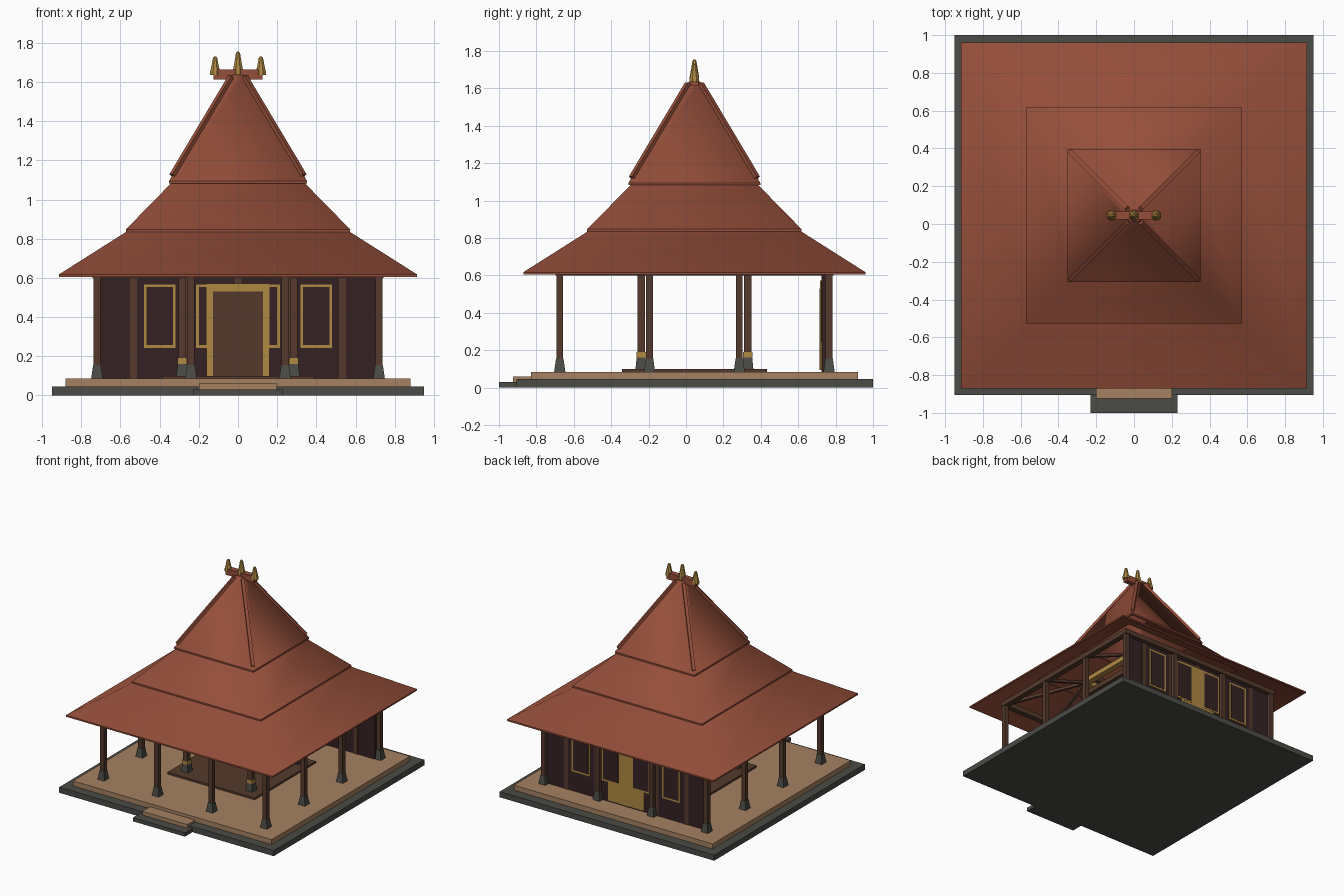
import bpy, bmesh, math
from mathutils import Vector

cube = bpy.data.objects.get("Cube")
if cube:
    bpy.data.objects.remove(cube, do_unlink=True)

CY = 0.045      # middle of the pavilion in y
FLOOR = 0.085


def material(name, r, g, b):
    m = bpy.data.materials.new(name)
    m.use_nodes = True
    m.diffuse_color = (r, g, b, 1)
    m.node_tree.nodes["Principled BSDF"].inputs["Base Color"].default_value = (r, g, b, 1)
    return m


RED = material("roof_red", 0.30, 0.077, 0.042)
TAN = material("floor_tan", 0.38, 0.22, 0.12)
STONE = material("stone_grey", 0.069, 0.072, 0.061)
GOLD = material("gold", 0.43, 0.25, 0.055)
WOOD = material("brown_wood", 0.089, 0.042, 0.026)
WALL = material("dark_wall", 0.036, 0.0155, 0.017)


def finish(bm, name, mat):
    bmesh.ops.recalc_face_normals(bm, faces=bm.faces)
    mesh = bpy.data.meshes.new(name)
    bm.to_mesh(mesh)
    bm.free()
    mesh.materials.append(mat)
    obj = bpy.data.objects.new(name, mesh)
    bpy.context.collection.objects.link(obj)
    return obj


def box(name, mat, x0, x1, y0, y1, z0, z1):
    bm = bmesh.new()
    bmesh.ops.create_cube(bm, size=1)
    for v in bm.verts:
        v.co = (x1 if v.co.x > 0 else x0, y1 if v.co.y > 0 else y0, z1 if v.co.z > 0 else z0)
    return finish(bm, name, mat)


def beam(name, mat, a, b, width):
    """Square bar between two points."""
    a, b = Vector(a), Vector(b)
    bm = bmesh.new()
    bmesh.ops.create_cube(bm, size=1)
    bmesh.ops.scale(bm, vec=(width, width, (b - a).length), verts=bm.verts)
    bmesh.ops.transform(bm, matrix=(b - a).to_track_quat('Z', 'Y').to_matrix().to_4x4(), verts=bm.verts)
    bmesh.ops.translate(bm, vec=(a + b) / 2, verts=bm.verts)
    return finish(bm, name, mat)


def lathe(name, mat, x, y, profile, sides, closed=False):
    """Stack rings of (radius, z); four sides give square plans."""
    bm = bmesh.new()
    k = math.sqrt(2) if sides == 4 else 1
    rings = []
    for r, z in profile:
        angles = [2 * math.pi * (i + 0.5) / sides for i in range(sides)]
        rings.append([bm.verts.new((x + r * k * math.cos(t), y + r * k * math.sin(t), z)) for t in angles])
    pairs = list(zip(rings, rings[1:]))
    if closed:
        pairs.append((rings[-1], rings[0]))
    for lo, hi in pairs:
        for i in range(sides):
            j = (i + 1) % sides
            bm.faces.new((lo[i], lo[j], hi[j], hi[i]))
    if not closed:
        bm.faces.new(rings[0])
        bm.faces.new(rings[-1])
    return finish(bm, name, mat)


def ring_beam(name, mat, half, width, z0, z1):
    w = width / 2
    lathe(name, mat, 0, CY, [(half - w, z0), (half + w, z0), (half + w, z1), (half - w, z1)], 4, True)


def roof_tier(name, r0, z0, r1, z1, lip=0.012):
    """Hollow roof skirt with rounded shading over the hips and crisp rims."""
    obj = lathe(name, RED, 0, CY, [(r0 - 0.01, z0), (r0, z0), (r0, z0 + lip), (r1, z1),
                                   (r1 - 0.01, z1 - lip)], 4, True)
    bm = bmesh.new()
    bm.from_mesh(obj.data)
    for f in bm.faces:
        f.smooth = True
    for e in bm.edges:
        e.smooth = abs(e.verts[0].co.z - e.verts[1].co.z) > 0.05
    bm.to_mesh(obj.data)
    bm.free()


# Base, floor and steps
box("stone_base", STONE, -0.95, 0.95, -0.905, 1.0, 0, 0.045)
box("stone_step", STONE, -0.23, 0.23, -1.0, -0.9, 0, 0.03)
box("floor", TAN, -0.88, 0.88, -0.83, 0.92, 0.045, FLOOR)
box("floor_step", TAN, -0.2, 0.2, -0.925, -0.82, 0.03, 0.06)
box("inner_platform", WOOD, -0.387, 0.387, CY - 0.387, CY + 0.387, FLOOR, 0.1)

# Outer columns around the edge, with struts toward the core
grid = (-0.72, -0.24, 0.24, 0.72)
for x in grid:
    for dy in grid:
        if max(abs(x), abs(dy)) < 0.7:
            continue
        y = CY + dy
        box("outer_column", WOOD, x - 0.018, x + 0.018, y - 0.018, y + 0.018, FLOOR, 0.62)
        lathe("column_foot", STONE, x, y, [(0.03, FLOOR), (0.027, 0.105), (0.02, 0.155)], 4)
        inner = (math.copysign(0.285, x), CY + math.copysign(0.285, dy), 0.78)
        beam("roof_strut", WOOD, (x, y, 0.62), inner, 0.022)

# Four core columns with gold collars
for x in (-0.285, 0.285):
    for y in (CY - 0.285, CY + 0.285):
        box("core_column", WOOD, x - 0.02, x + 0.02, y - 0.02, y + 0.02, 0.1, 0.8)
        lathe("core_foot", STONE, x, y, [(0.03, 0.1), (0.024, 0.16)], 4)
        box("core_collar", GOLD, x - 0.025, x + 0.025, y - 0.025, y + 0.025, 0.16, 0.19)

# Beams carrying the roof
ring_beam("outer_ring_beam", WOOD, 0.72, 0.045, 0.6, 0.64)
ring_beam("core_ring_beam", WOOD, 0.285, 0.035, 0.65, 0.69)
ring_beam("core_gold_beam", GOLD, 0.285, 0.05, 0.76, 0.8)
ring_beam("core_top_beam", WOOD, 0.25, 0.05, 0.8, 0.84)

# Back wall with posts, framed windows and a door
box("back_wall", WALL, -0.703, 0.703, 0.73, 0.754, FLOOR, 0.61)
for i in range(-2, 3):
    x = i * 0.267
    box("wall_post", WOOD, x - 0.018, x + 0.018, 0.725, 0.757, FLOOR, 0.61)
for x in (-0.4, -0.133, 0.133, 0.4):
    box("window_frame", GOLD, x - 0.081, x + 0.081, 0.723, 0.761, 0.243, 0.567)
    box("window_panel", WALL, x - 0.067, x + 0.067, 0.721, 0.763, 0.257, 0.553)
box("door_frame", GOLD, -0.16, 0.16, 0.717, 0.759, 0.095, 0.572)
box("door_panel", WOOD, -0.127, 0.127, 0.713, 0.72, 0.095, 0.53)

# Three roof tiers
roof_tier("lower_roof", 0.915, 0.605, 0.555, 0.845)
roof_tier("middle_roof", 0.573, 0.835, 0.33, 1.095)
roof_tier("upper_roof", 0.352, 1.083, 0.03, 1.635)
box("roof_cap", RED, -0.03, 0.03, CY - 0.03, CY + 0.03, 1.61, 1.636)

# Hip ridges on the upper roof
for sx in (-1, 1):
    for sy in (-1, 1):
        beam("hip_ridge", RED, (sx * 0.335, CY + sy * 0.335, 1.122),
             (sx * 0.035, CY + sy * 0.035, 1.625), 0.024)

# Ridge bar and gold finials
box("ridge_bar", RED, -0.125, 0.125, CY - 0.022, CY + 0.022, 1.612, 1.663)
for x, z, height in ((-0.117, 1.635, 0.095), (0, 1.64, 0.115), (0.117, 1.635, 0.095)):
    profile = [(0.028, z), (0.027, z + height * 0.2), (0.018, z + height * 0.6),
               (0.012, z + height * 0.92), (0.006, z + height)]
    lathe("finial", GOLD, x, CY, profile, 8)
